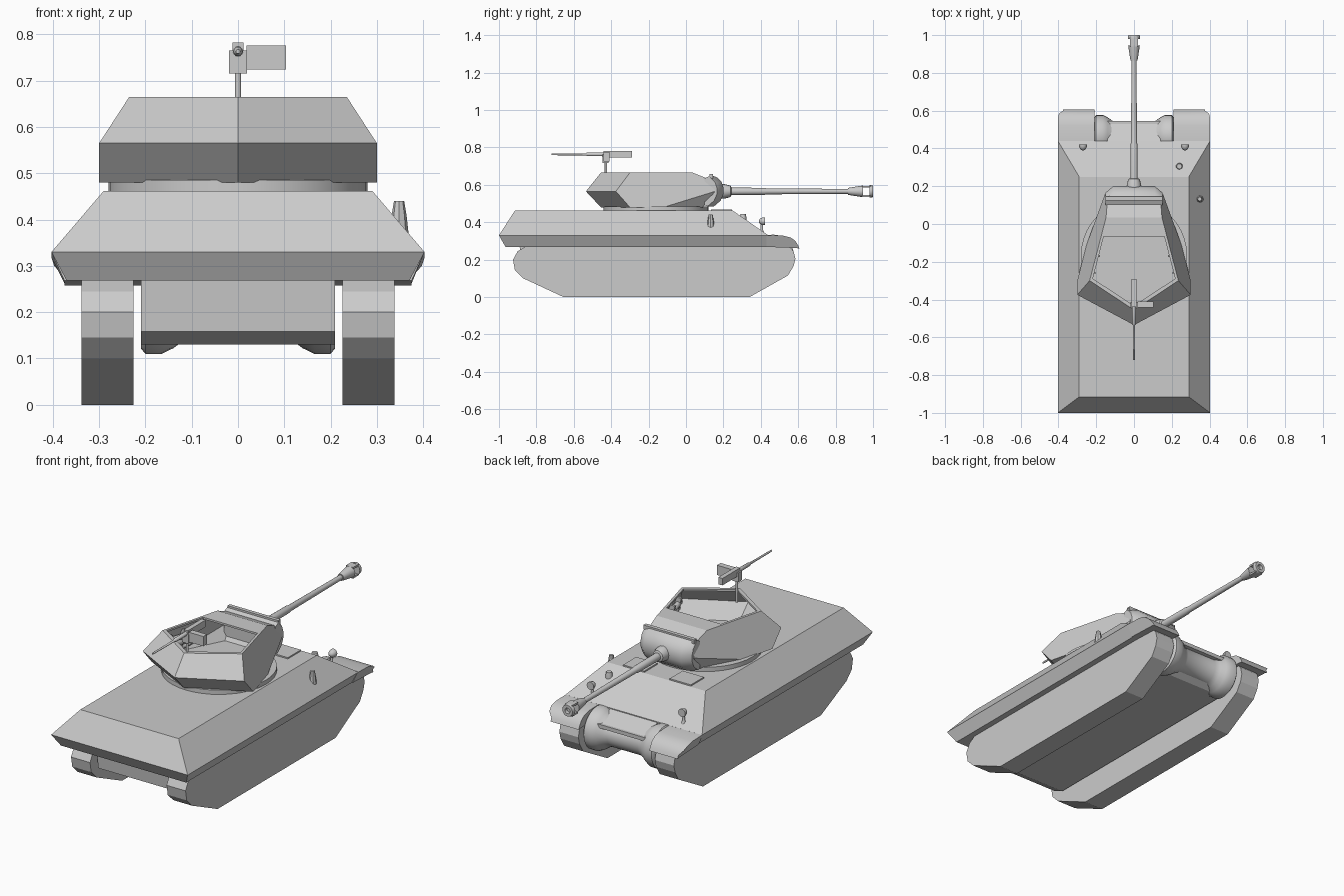
import bpy, bmesh, math
from mathutils import Vector

grey = bpy.data.materials.new("plain_grey")
grey.diffuse_color = (0.6, 0.6, 0.6, 1)


def finish(bm, name, smooth=False):
    bmesh.ops.recalc_face_normals(bm, faces=bm.faces[:])
    me = bpy.data.meshes.new(name)
    bm.to_mesh(me)
    bm.free()
    me.materials.append(grey)
    ob = bpy.data.objects.new(name, me)
    bpy.context.collection.objects.link(ob)
    if smooth:
        bpy.ops.object.select_all(action='DESELECT')
        ob.select_set(True)
        bpy.context.view_layer.objects.active = ob
        bpy.ops.object.shade_smooth_by_angle(angle=math.radians(40))
    return ob


def loft(name, rings, smooth=False):
    """Skin closed rings of points and cap both ends."""
    bm = bmesh.new()
    vs = [[bm.verts.new(p) for p in r] for r in rings]
    n = len(vs[0])
    for a, b in zip(vs, vs[1:]):
        for i in range(n):
            bm.faces.new((a[i], a[(i + 1) % n], b[(i + 1) % n], b[i]))
    bm.faces.new(vs[0])
    bm.faces.new(vs[-1])
    return finish(bm, name, smooth)


def box(name, x0, x1, y0, y1, z0, z1):
    return loft(name, [[(x0, y0, z), (x1, y0, z), (x1, y1, z), (x0, y1, z)] for z in (z0, z1)])


def prism(name, x0, x1, profile, smooth=False):
    """Extrude a (y, z) profile along x."""
    return loft(name, [[(x, y, z) for y, z in profile] for x in (x0, x1)], smooth)


def lathe(name, origin, axis, pts, n=16):
    """Turn (distance, radius) points around an axis."""
    q = Vector(axis).to_track_quat('Z', 'Y')
    o = Vector(origin)
    rings = [[o + q @ Vector((r * math.cos(2 * math.pi * i / n), r * math.sin(2 * math.pi * i / n), t))
              for i in range(n)] for t, r in pts]
    return loft(name, rings, True)


# Upper hull: belt and sloped armour
def hull_ring(z, x, y0, y1):
    return [(-x, y0, z), (x, y0, z), (x, y1, z), (-x, y1, z)]


loft("upper_hull", [hull_ring(0.268, 0.37, -0.965, 0.44), hull_ring(0.33, 0.403, -1.0, 0.44),
                    hull_ring(0.462, 0.29, -0.915, 0.25)])

# Lower hull and cast nose with swollen drive housings
prism("lower_hull", -0.21, 0.21, [(-0.89, 0.28), (-0.88, 0.158), (-0.82, 0.13), (0.44, 0.13),
                                  (0.50, 0.17), (0.50, 0.26), (0.43, 0.32), (0.30, 0.32)])
half = [(0.21, 0.10), (0.20, 0.112), (0.165, 0.112), (0.14, 0.10), (0.115, 0.082), (0.09, 0.072)]
nose = [(-x, r) for x, r in half] + [(x, r) for x, r in reversed(half)]
lathe("nose_casting", (0, 0.465, 0.222), (1, 0, 0), nose, 28)
prism("nose_flange", -0.14, 0.14, [(0.43, 0.33), (0.53, 0.285), (0.545, 0.285), (0.545, 0.265), (0.43, 0.265)])

# Tracks, fenders, hatches and lamps, one per side
track = [(-0.655, 0), (0.34, 0), (0.545, 0.115), (0.575, 0.165), (0.585, 0.205), (0.575, 0.245),
         (0.55, 0.275), (-0.85, 0.275), (-0.90, 0.245), (-0.925, 0.20), (-0.915, 0.145), (-0.87, 0.10)]
fender = [(0.43, 0.268), (0.43, 0.33), (0.52, 0.328), (0.56, 0.318), (0.585, 0.30), (0.60, 0.275),
          (0.607, 0.258), (0.59, 0.262)]
for side, s in (("left", -1), ("right", 1)):
    prism(side + "_track", s * 0.226, s * 0.338, track)
    outer = [(s * (0.403 if z > 0.31 else 0.397 if z > 0.29 else 0.375), y, z) for y, z in fender]
    loft(side + "_fender", [[(s * 0.208, y, z) for y, z in fender], outer], True)
    xs = sorted((s * 0.075, s * 0.20))
    box(side + "_hatch", xs[0], xs[1], 0.135, 0.245, 0.455, 0.469)
    lathe(side + "_lamp_stem", (s * 0.27, 0.405, 0.34), (0, 0, 1), [(0, 0.016), (0.02, 0.007), (0.05, 0.007)], 10)
    lathe(side + "_lamp", (s * 0.27, 0.39, 0.405), (0, 1, 0),
          [(0, 0.006), (0.008, 0.016), (0.022, 0.021), (0.032, 0.021)], 12)

# Small deck fittings
lathe("deck_periscope", (0.24, 0.305, 0.40), (0, 0, 1), [(0, 0.018), (0.025, 0.018), (0.045, 0.014)], 12)
lathe("antenna_pot", (0.348, 0.132, 0.365), (0, 0, 1), [(0, 0.021), (0.045, 0.016), (0.075, 0.011)], 8)

# Turret ring
lathe("turret_ring", (0, -0.16, 0.455), (0, 0, 1), [(0, 0.28), (0.03, 0.28)], 40)

# Open-topped faceted turret: points on the right half, mirrored by name
P = {"T": (0, -0.455, 0.665), "M": (0, -0.535, 0.565), "N": (0, -0.455, 0.48),
     "A": (0.235, -0.30, 0.665), "B": (0.30, -0.375, 0.565), "C": (0.30, -0.30, 0.48),
     "D": (0.255, -0.12, 0.48), "E": (0.155, 0.155, 0.565), "F": (0.14, 0.135, 0.625),
     "G": (0.148, 0.035, 0.665), "H": (0.14, 0.09, 0.48),
     "t": (0, -0.432, 0.665), "a": (0.218, -0.289, 0.665), "g": (0.16, -0.065, 0.665)}
bm = bmesh.new()
R = {k: bm.verts.new(p) for k, p in P.items()}
L = {k: (v if k in "TMNt" else bm.verts.new((-P[k][0], *P[k][1:]))) for k, v in R.items()}
for loop in ("ABCDEFG", "TMBA", "MNCB", "DHE", "TAat", "AGga"):
    bm.faces.new([R[k] for k in loop])
    bm.faces.new([L[k] for k in reversed(loop)])
for u, v in ("HE", "EF", "FG", "Gg"):
    bm.faces.new((R[u], R[v], L[v], L[u]))
bm.faces.new([R[k] for k in "NCDH"] + [L[k] for k in "HDC"])
turret = finish(bm, "turret_shell")
wall = turret.modifiers.new("plate_thickness", 'SOLIDIFY')
wall.thickness = 0.01
wall.offset = -1

# Stowed rounds and their racks inside the turret walls
for s in (-1, 1):
    d = Vector((-s * 0.145, 0.51, 0)).normalized()
    for z in (0.525, 0.56, 0.595):
        mid = Vector((s * (0.218 - (z - 0.565) * 0.35), -0.19, z))
        lathe("stowed_round", mid - d * 0.10, d, [(0, 0.014), (0.12, 0.014), (0.125, 0.011),
                                                (0.16, 0.010), (0.20, 0.002)], 10)
    for y in (-0.26, -0.17):
        x = s * (0.228 - (y + 0.19) * 0.284)
        loft("round_rack", [[(x + s * (a - (z - 0.565) * 0.35), y + b, z) for a, b in
                             ((-0.02, -0.006), (0.012, -0.006), (0.012, 0.006), (-0.02, 0.006))]
                            for z in (0.488, 0.63)])

# Mantlet with top lip
mant = [(0.10, 0.49), (0.15, 0.485), (0.185, 0.515), (0.20, 0.55), (0.20, 0.585),
        (0.19, 0.615), (0.165, 0.64), (0.135, 0.652), (0.10, 0.635)]
cols = []
for x, back in ((-0.152, 0.035), (-0.11, 0), (0.11, 0), (0.152, 0.035)):
    cols.append([(x, max(y - back, 0.10) if y > 0.14 else y, z) for y, z in mant])
loft("mantlet", cols, True)
box("mantlet_lip", -0.15, 0.15, 0.125, 0.145, 0.635, 0.657)

# Main gun with a slotted muzzle brake
lathe("gun_collar", (0, 0.18, 0.565), (0, 1, 0), [(0, 0.04), (0.03, 0.038), (0.058, 0.03), (0.062, 0.022)])
lathe("gun_barrel", (0, 0.2, 0.565), (0, 1, 0), [(0, 0.02), (0.22, 0.019), (0.23, 0.016), (0.67, 0.013)])
lathe("muzzle_cone", (0, 0.865, 0.565), (0, 1, 0), [(0, 0.018), (0.015, 0.021), (0.06, 0.028), (0.08, 0.031)])
for z0, z1 in ((0.535, 0.545), (0.585, 0.595)):
    box("muzzle_web", -0.021, 0.021, 0.94, 0.99, z0, z1)
lathe("muzzle_ring", (0, 0.98, 0.565), (0, 1, 0), [(0, 0.033), (0.012, 0.033), (0.02, 0.030),
                                                   (0.02, 0.015), (0.004, 0.013)])

# Rear machine gun on its post
lathe("machine_gun_post", (0, -0.428, 0.60), (0, 0, 1), [(0, 0.007), (0.12, 0.007)], 10)
box("machine_gun_cradle", -0.019, 0.019, -0.446, -0.414, 0.716, 0.765)
box("machine_gun_receiver", -0.012, 0.012, -0.44, -0.29, 0.745, 0.782)
lathe("machine_gun_barrel", (0, -0.43, 0.763), (0, -1, 0),
      [(0, 0.011), (0.10, 0.010), (0.105, 0.006), (0.29, 0.005)], 10)
box("ammunition_box", 0.018, 0.104, -0.441, -0.410, 0.724, 0.776)
